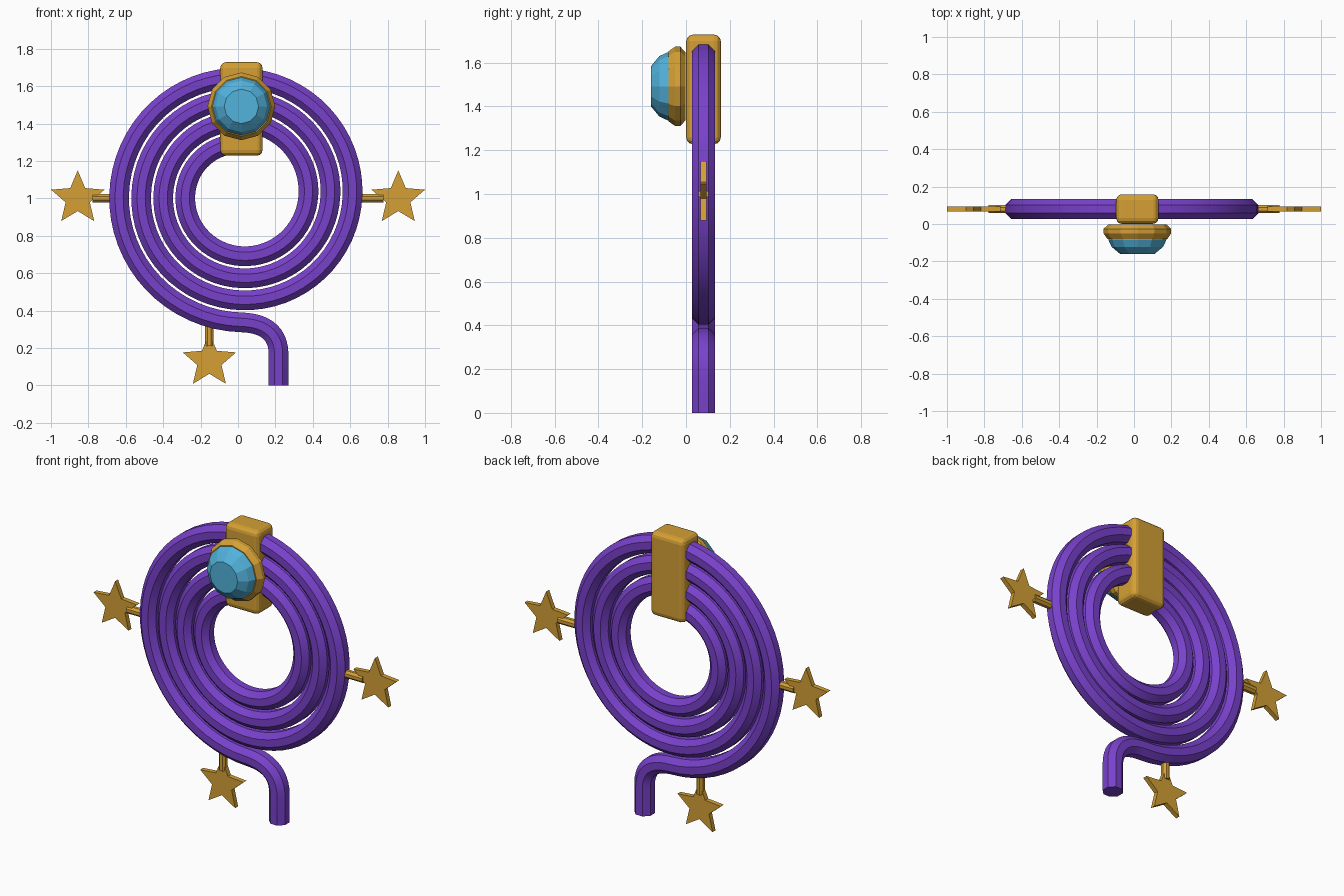
import bpy, bmesh, math
from mathutils import Vector

if "Cube" in bpy.data.objects:
    bpy.data.objects.remove(bpy.data.objects["Cube"])

CX, CZ, CY = 0.018, 1.02, 0.08   # spiral centre and depth plane


def material(name, rgb):
    m = bpy.data.materials.new(name)
    m.diffuse_color = (*rgb, 1)
    m.use_nodes = True
    m.node_tree.nodes["Principled BSDF"].inputs["Base Color"].default_value = m.diffuse_color
    return m


purple = material("purple", (0.19, 0.053, 0.60))
gold = material("gold", (0.66, 0.35, 0.035))
blue = material("sky_blue", (0.085, 0.45, 0.72))


def finish(name, bm, mat, angle=None):
    bmesh.ops.recalc_face_normals(bm, faces=bm.faces)
    me = bpy.data.meshes.new(name)
    bm.to_mesh(me)
    bm.free()
    me.materials.append(mat)
    ob = bpy.data.objects.new(name, me)
    bpy.context.collection.objects.link(ob)
    if angle:
        bpy.ops.object.select_all(action='DESELECT')
        ob.select_set(True)
        bpy.context.view_layer.objects.active = ob
        bpy.ops.object.shade_smooth_by_angle(angle=math.radians(angle))
    return ob


def skin(bm, rings, closed=False):
    """Bridge equal-sized rings of points; cap both ends unless closed."""
    vr = [[bm.verts.new(p) for p in ring] for ring in rings]
    n = len(vr[0])
    pairs = list(zip(vr, vr[1:])) + ([(vr[-1], vr[0])] if closed else [])
    for a, b in pairs:
        for i in range(n):
            j = (i + 1) % n
            bm.faces.new((a[i], a[j], b[j], b[i]))
    if not closed:
        bm.faces.new(vr[0])
        bm.faces.new(vr[-1])


def tube(name, path, radius, mat, sides=8):
    """Sweep a polygon along a path of (x, z) points in the CY plane."""
    bm = bmesh.new()
    rings = []
    for i, p in enumerate(path):
        t = (path[min(i + 1, len(path) - 1)] - path[max(i - 1, 0)]).normalized()
        nrm = Vector((-t.y, t.x))
        ring = []
        for k in range(sides):
            a = 2 * math.pi * (k + 0.5) / sides
            q = p + nrm * radius * math.cos(a)
            ring.append((q.x, CY + radius * math.sin(a), q.y))
        rings.append(ring)
    skin(bm, rings)
    return finish(name, bm, mat, 30)


def lathe(name, profile, mat, cz, sides=12, closed=False):
    """Revolve (radius, y) points around the y axis."""
    bm = bmesh.new()
    skin(bm, [[(CX + r * math.sin(2 * math.pi * k / sides), y,
                cz + r * math.cos(2 * math.pi * k / sides))
               for k in range(sides)] for r, y in profile], closed)
    return finish(name, bm, mat)


# Spiral hose: straight tail, bend, then 3.5 shrinking turns
path = [Vector((0.217, 0.0)), Vector((0.217, 0.09))]
b = [Vector(p) for p in ((0.217, 0.17), (0.215, 0.29), (0.13, 0.334), (CX, 0.337))]
for i in range(12):
    t = i / 12
    s = 1 - t
    path.append(b[0] * s**3 + b[1] * 3 * s * s * t + b[2] * 3 * s * t * t + b[3] * t**3)
STEPS = 224
for i in range(STEPS + 1):
    turn = 3.5 * i / STEPS
    r = 0.683 - 0.118 * turn
    a = -math.pi / 2 - 2 * math.pi * turn
    path.append(Vector((CX + r * math.cos(a), CZ + r * math.sin(a))))
tube("spiral_hose", path, 0.057, purple)

# Rounded clip across the top of the coils
bm = bmesh.new()
bmesh.ops.create_cube(bm, size=1)
for v in bm.verts:
    v.co = Vector((CX + v.co.x * 0.226, CY + v.co.y * 0.158, 1.478 + v.co.z * 0.50))
clip = finish("clip", bm, gold)
bev = clip.modifiers.new("round", 'BEVEL')
bev.width = 0.03
bev.segments = 3

# Bezel ring and faceted gem
GZ = 1.492
lathe("bezel", [(0.10, -0.002), (0.155, -0.002), (0.181, -0.026), (0.181, -0.05),
                (0.16, -0.08), (0.10, -0.08)], gold, GZ)
lathe("gem", [(0.155, -0.06), (0.155, -0.085), (0.138, -0.122), (0.092, -0.16)], blue, GZ)


# Stars on short stems
def star(name, x, z, outer=0.15, inner=0.068, half=0.014):
    bm = bmesh.new()
    rings = []
    for y in (CY - half, CY + half):
        ring = []
        for k in range(10):
            r = inner if k % 2 else outer
            a = math.pi / 2 + k * math.pi / 5
            ring.append((x + r * math.cos(a), y, z + r * math.sin(a)))
        rings.append(ring)
    skin(bm, rings)
    return finish(name, bm, gold)


for label, x, z, dx, dz, length in (("left", -0.857, 1.0, 1, 0, 0.22),
                                    ("right", 0.857, 1.0, -1, 0, 0.24),
                                    ("bottom", -0.153, 0.13, 0, 1, 0.22)):
    star(label + "_star", x, z)
    c, d = Vector((x, z)), Vector((dx, dz))
    tube(label + "_stem", [c + d * 0.08, c + d * length], 0.024, gold)
